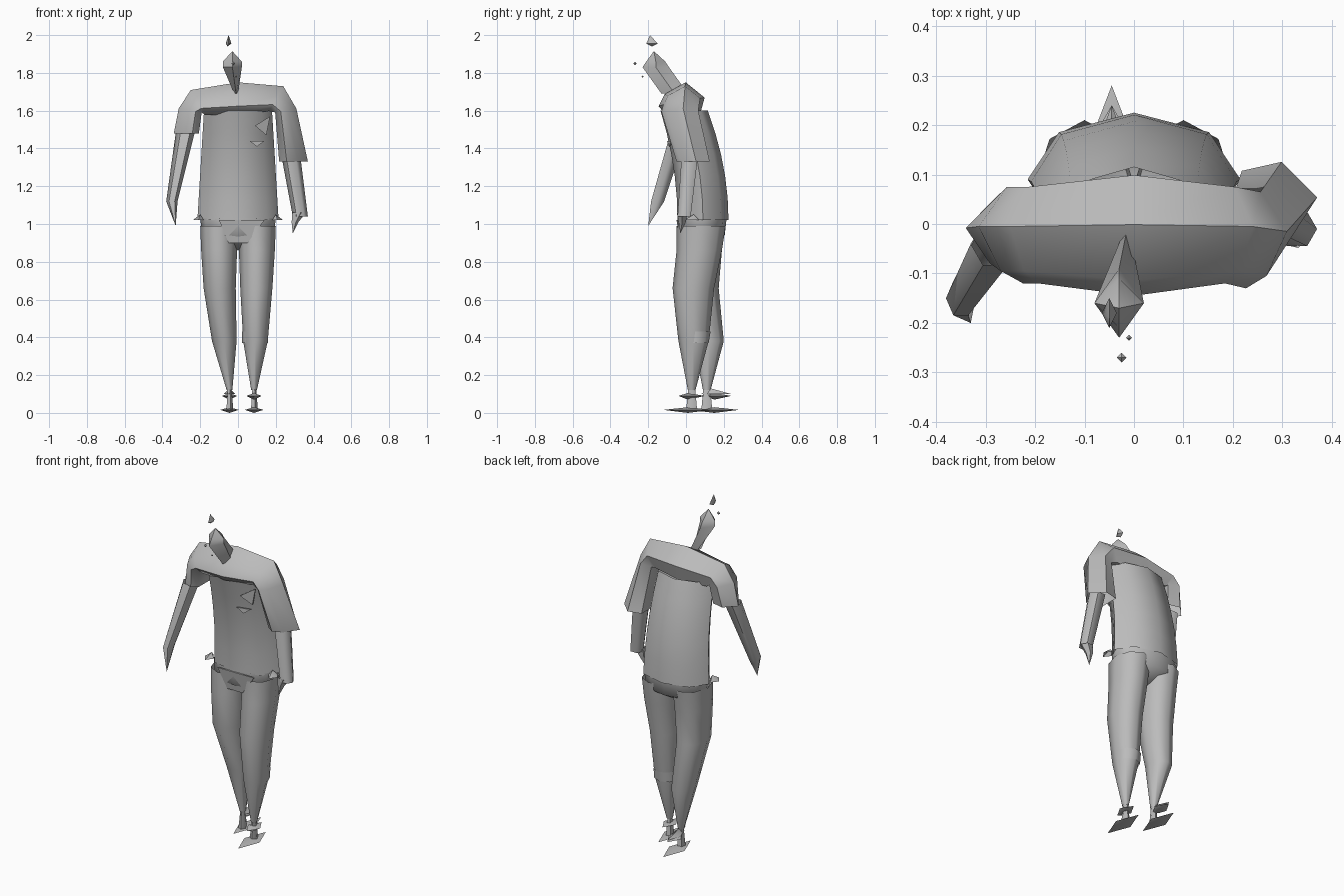
import bpy, bmesh, math
from mathutils import Vector

cube = bpy.data.objects.get("Cube")
if cube:
    bpy.data.objects.remove(cube)

GREY = (.5, .5, .5, 1)
grey = bpy.data.materials.new("plain_grey")
grey.use_nodes = True
grey.diffuse_color = GREY
grey.node_tree.nodes["Principled BSDF"].inputs["Base Color"].default_value = GREY


def skin(name, rings, angle=60, capped=False):
    """Join equal-length closed rings of points into one smooth part."""
    bm = bmesh.new()
    loops = [[bm.verts.new(point) for point in ring] for ring in rings]
    for lower, upper in zip(loops, loops[1:]):
        for i in range(len(lower)):
            bm.faces.new((lower[i - 1], lower[i], upper[i], upper[i - 1]))
    if capped:
        bm.faces.new(loops[0])
        bm.faces.new(loops[-1])
    bmesh.ops.remove_doubles(bm, verts=bm.verts, dist=.0005)
    bmesh.ops.recalc_face_normals(bm, faces=bm.faces)
    mesh = bpy.data.meshes.new(name)
    bm.to_mesh(mesh)
    bm.free()
    mesh.materials.append(grey)
    part = bpy.data.objects.new(name, mesh)
    bpy.context.collection.objects.link(part)
    bpy.ops.object.select_all(action='DESELECT')
    part.select_set(True)
    bpy.context.view_layer.objects.active = part
    bpy.ops.object.shade_smooth_by_angle(angle=math.radians(angle))


def station(x, y, z, wide=0, deep=0, turn=0):
    """Describe a cross-section; without a size it is a pointed tip."""
    return Vector((x, y, z)), wide, deep, math.radians(turn)


def tube(name, *stations, sides=8, angle=60):
    """Loft level elliptical cross-sections, or diamonds when four-sided."""
    spins = [math.tau * i / sides for i in range(sides)]
    rings = [[centre + Vector((wide * math.cos(spin), deep * math.sin(spin), 0)) for spin in spins]
             for centre, wide, deep, turn in stations]
    skin(name, rings, angle)


def plate(name, *outline):
    """Make a thin plate extruded backwards from its front outline."""
    front = [Vector(point) for point in outline]
    thickness = Vector((0, .008, 0))
    skin(name, [front, [point + thickness for point in front]], capped=True)


# Shirt body, leaning forward towards the chest
body = []
for step in range(6):
    rise = step / 5
    body.append(station(x=0, y=.09 - .1 * rise ** 2, z=1.02 + .58 * rise,
                        wide=.215 - .035 * rise, deep=.135 - .01 * rise ** 2))
tube("shirt_body", *body)

# Pointed corners of the hem
for name, side in (("left", 1), ("right", -1)):
    tube(name + "_hem_point",
         station(x=side * .21, y=.03, z=1.02, wide=.03, deep=.04),
         station(x=side * .2, y=.04, z=1.05), sides=4)

# Shoulders and sleeves, one sweep from cuff to cuff with a turning section
section = [(1, .15), (.1, .95), (-.9, .75), (-.9, -.7), (-.4, -1), (.3, -.75)]
sweep = [
    station(x=-.27, y=-.02, z=1.48, wide=.07, deep=.08, turn=180),
    station(x=-.25, y=-.02, z=1.6, wide=.065, deep=.1, turn=170),
    station(x=-.21, y=-.02, z=1.64, wide=.08, deep=.1, turn=120),
    station(x=0, y=-.02, z=1.66, wide=.09, deep=.125, turn=90),
    station(x=.2, y=-.02, z=1.66, wide=.08, deep=.1, turn=60),
    station(x=.25, y=-.03, z=1.6, wide=.06, deep=.1, turn=10),
    station(x=.29, y=.04, z=1.33, wide=.08, deep=.09, turn=0)]
rings = []
for centre, wide, deep, turn in sweep:
    outward = Vector((math.cos(turn), 0, math.sin(turn))) * wide
    rings.append([centre + outward * out + Vector((0, deep * back, 0)) for out, back in section])
skin("shoulders_and_sleeves", rings)

# Forearms, ending in pointed hands
tube("right_forearm",
     station(x=-.28, y=-.04, z=1.48, wide=.05, deep=.05),
     station(x=-.35, y=-.15, z=1.12, wide=.03, deep=.04),
     station(x=-.33, y=-.2, z=.99), sides=6)
tube("left_forearm",
     station(x=.28, y=.02, z=1.36, wide=.05, deep=.05),
     station(x=.33, y=-.01, z=1.04, wide=.04, deep=.04), sides=6)
tube("left_hand",
     station(x=.32, y=-.02, z=1.06, wide=.04, deep=.03),
     station(x=.3, y=-.02, z=1.01, wide=.02, deep=.02),
     station(x=.29, y=-.03, z=.95), sides=5)

# Trouser seat and the flap below the shirt front
tube("trouser_seat",
     station(x=0, y=.085, z=1.03, wide=.2, deep=.13),
     station(x=0, y=.08, z=.94, wide=.19, deep=.125),
     station(x=0, y=.07, z=.86), sides=12)
plate("front_flap", (-.1, -.05, 1.02), (.14, -.05, 1.02), (.05, -.03, .9), (-.05, -.03, .9))

# Legs and shoes; the right foot trails behind the left
for name, side, foot, stride, heel in (("left", 1, .085, .03, -.02), ("right", -1, -.045, .11, .04)):
    hip = side * .1
    calf = (hip + foot) / 2
    tube(name + "_trouser_leg",
         station(x=hip, y=.08, z=.99, wide=.1, deep=.13),
         station(x=hip, y=.07, z=.86, wide=.095, deep=.12),
         station(x=hip * .97, y=.03 + stride * .3, z=.66, wide=.085, deep=.11),
         station(x=calf, y=stride + .01, z=.38, wide=.065, deep=.08),
         station(x=foot, y=stride, z=.12, wide=.015, deep=.02))
    tube(name + "_ankle",
         station(x=foot, y=stride, z=.14, wide=.01, deep=.018),
         station(x=foot, y=stride, z=.02, wide=.02, deep=.03), sides=5)
    middle = stride + heel
    tube(name + "_sole",
         station(x=foot, y=middle, z=0),
         station(x=foot, y=middle, z=.016, wide=.05, deep=.13),
         station(x=foot, y=middle, z=.03), sides=4)
    tube(name + "_upper",
         station(x=foot, y=middle, z=.07),
         station(x=foot, y=middle + .02, z=.09, wide=.04, deep=.07),
         station(x=foot, y=middle, z=.105), sides=4)

# Turned-up cuff of the left leg and loose heel of the right shoe
tube("left_cuff",
     station(x=.09, y=.05, z=.37, wide=.07, deep=.07),
     station(x=.09, y=.05, z=.43, wide=.07, deep=.08))
tube("right_heel_tab",
     station(x=-.045, y=.16, z=.1, wide=.03, deep=.08),
     station(x=-.045, y=.13, z=.13), sides=4)

# Head: a leaning wedge on a narrow neck, with a loose tuft, nose and chin
tube("head",
     station(x=-.01, y=-.06, z=1.69, wide=.01, deep=.07),
     station(x=-.03, y=-.16, z=1.83, wide=.05, deep=.07),
     station(x=-.03, y=-.16, z=1.86, wide=.05, deep=.05),
     station(x=-.03, y=-.17, z=1.915), sides=4, angle=40)
tube("hair_tuft",
     station(x=-.055, y=-.18, z=1.94),
     station(x=-.05, y=-.18, z=1.955, wide=.015, deep=.03),
     station(x=-.05, y=-.19, z=2), sides=4)
for name, x, y, z, size in (("nose", -.025, -.27, 1.85, .01), ("chin", -.01, -.23, 1.78, .006)):
    tube(name,
         station(x=x, y=y, z=z - size),
         station(x=x, y=y, z=z, wide=size, deep=size),
         station(x=x, y=y, z=z + size), sides=4)

# Torn chest pocket
plate("pocket_tear", (.09, -.11, 1.52), (.17, -.08, 1.57), (.15, -.08, 1.47))
plate("pocket_edge", (.06, -.1, 1.44), (.14, -.08, 1.44), (.1, -.09, 1.41))
